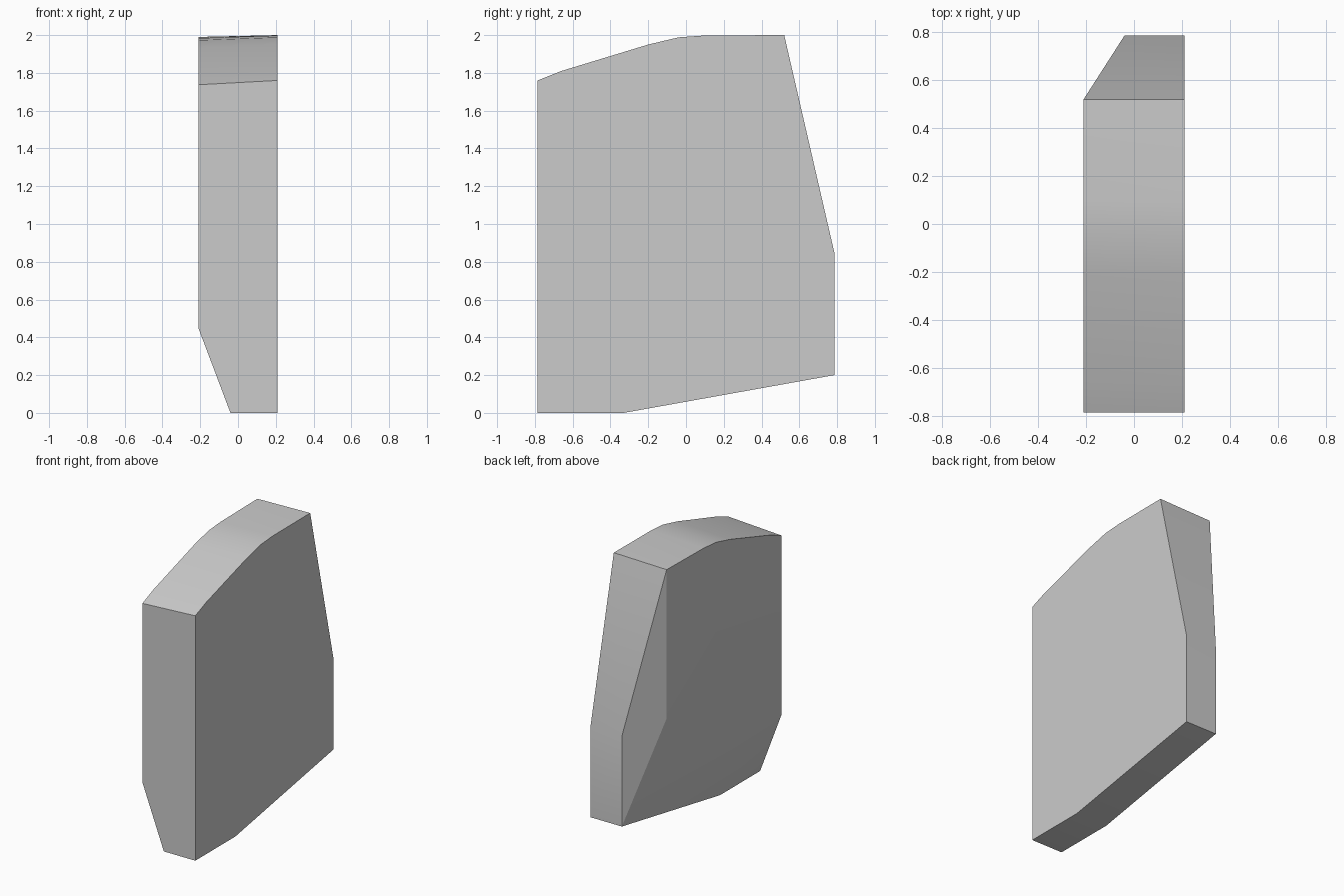
import bpy, bmesh, math

cube = bpy.data.objects.get("Cube")
if cube:
    bpy.data.objects.remove(cube)

LEFT, RIGHT, CUT = 0.21, -0.21, -0.04
FRONT, BACK, SHOULDER = -0.785, 0.785, 0.52

# Curved top edge as (y, z), slightly lower on the right side
top = [(FRONT, 1.76), (-0.66, 1.81), (-0.2, 1.95), (-0.04, 1.988),
       (0.1, 1.998), (SHOULDER, 2.0)]
points = []
for y, z in top:
    drop = 0.015 - 0.01 * y
    points += [(LEFT, y, z), (RIGHT, y, z - drop)]

# Keel and back edge, running between the flat left side and the bevelled right side
for y, z in [(FRONT, 0), (-0.33, 0), (BACK, 0.2), (BACK, 0.85)]:
    points += [(LEFT, y, z), (CUT, y, z)]

# Lower corners of the right side, where the bevels begin
points += [(RIGHT, FRONT, 0.45), (RIGHT, SHOULDER, 0.92)]

# Faceted solid wrapped round the corner points
bm = bmesh.new()
for p in points:
    bm.verts.new(p)
bmesh.ops.convex_hull(bm, input=bm.verts[:])
bmesh.ops.delete(bm, geom=[v for v in bm.verts if not v.link_faces], context='VERTS')
bmesh.ops.dissolve_limit(bm, angle_limit=math.radians(0.5),
                         verts=bm.verts[:], edges=bm.edges[:])
bmesh.ops.recalc_face_normals(bm, faces=bm.faces[:])
mesh = bpy.data.meshes.new("bevelled_block")
bm.to_mesh(mesh)
bm.free()

block = bpy.data.objects.new("bevelled_block", mesh)
bpy.context.collection.objects.link(block)

# Plain grey finish
grey = bpy.data.materials.new("plain grey")
grey.use_nodes = True
colour = (0.6, 0.6, 0.6, 1)
grey.diffuse_color = colour
grey.node_tree.nodes["Principled BSDF"].inputs["Base Color"].default_value = colour
mesh.materials.append(grey)

# Smooth the gentle bends, keep the corners crisp
bpy.context.view_layer.objects.active = block
block.select_set(True)
bpy.ops.object.shade_smooth_by_angle(angle=math.radians(30))
